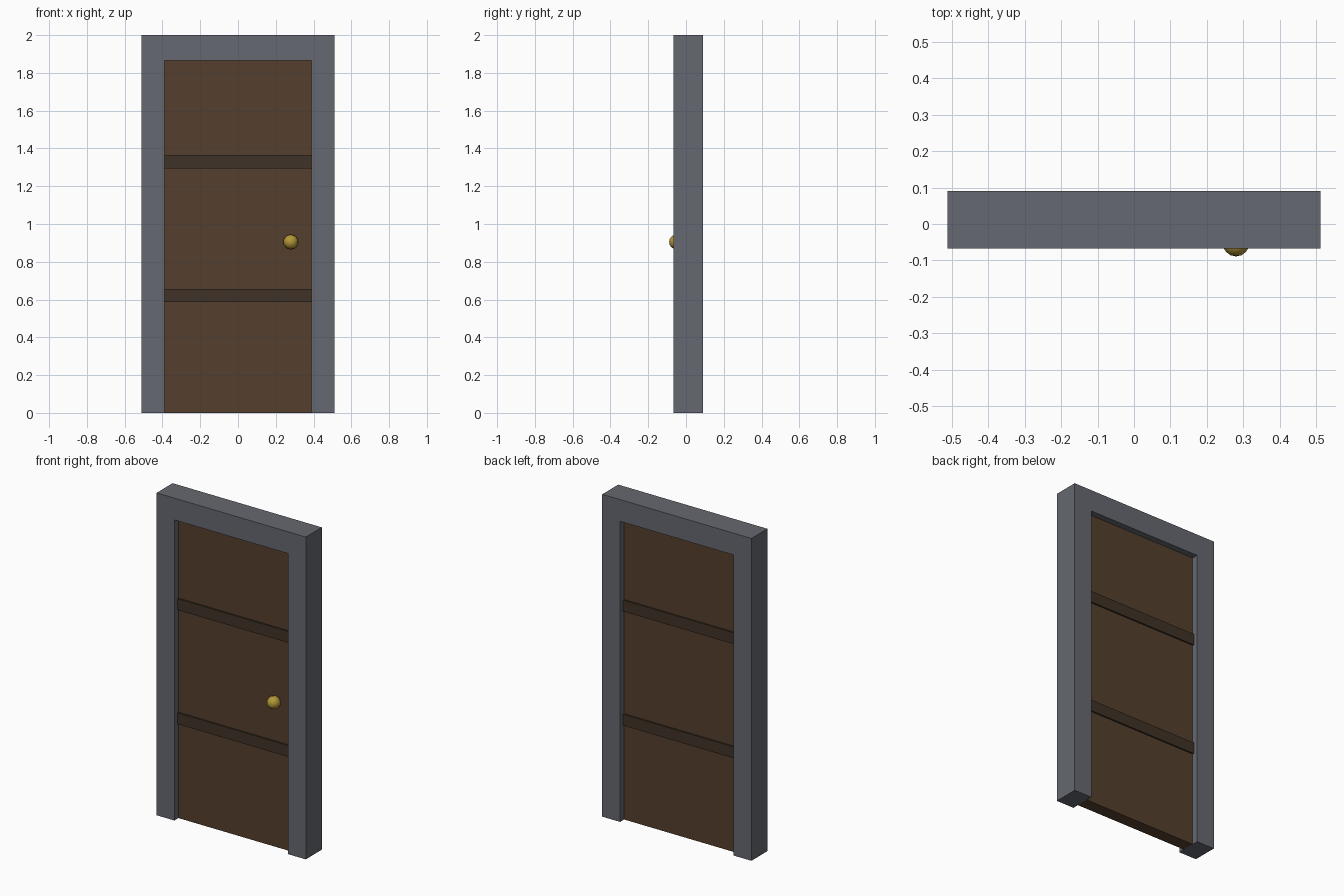
import bpy, bmesh, math

if "Cube" in bpy.data.objects:
    bpy.data.objects.remove(bpy.data.objects["Cube"])

Y0, Y1 = -0.067, 0.09      # frame depth
YC = (Y0 + Y1) / 2


def material(name, rgb):
    m = bpy.data.materials.new(name)
    m.diffuse_color = (*rgb, 1)
    m.use_nodes = True
    m.node_tree.nodes["Principled BSDF"].inputs["Base Color"].default_value = m.diffuse_color
    return m


def box(name, size, loc, mat):
    bpy.ops.mesh.primitive_cube_add(size=1, location=loc)
    o = bpy.context.object
    o.name = name
    o.scale = size
    bpy.ops.object.transform_apply(location=False, rotation=False, scale=True)
    o.data.materials.append(mat)
    return o


stone = material("stone_grey", (0.13, 0.14, 0.16))
wood = material("wood", (0.09, 0.05, 0.027))
dark_wood = material("dark_wood", (0.05, 0.032, 0.02))
brass = material("brass", (0.45, 0.31, 0.04))

# Frame: upside-down U profile extruded through the wall depth
profile = [(-0.512, 0), (-0.39, 0), (-0.39, 1.865), (0.39, 1.865),
           (0.39, 0), (0.512, 0), (0.512, 2), (-0.512, 2)]
bm = bmesh.new()
face = bm.faces.new([bm.verts.new((x, Y0, z)) for x, z in profile])
ext = bmesh.ops.extrude_face_region(bm, geom=[face])
bmesh.ops.translate(bm, vec=(0, Y1 - Y0, 0),
                    verts=[v for v in ext["geom"] if isinstance(v, bmesh.types.BMVert)])
bmesh.ops.recalc_face_normals(bm, faces=bm.faces)
mesh = bpy.data.meshes.new("door_frame")
bm.to_mesh(mesh)
bm.free()
mesh.materials.append(stone)
bpy.context.collection.objects.link(bpy.data.objects.new("door_frame", mesh))

# Door leaf and the two cross bands showing on both sides
box("door_panel", (0.78, 0.078, 1.865), (0, YC, 0.9325), wood)
for name, z in (("lower_band", 0.622), ("upper_band", 1.33)):
    box(name, (0.78, 0.098, 0.07), (0, YC, z), dark_wood)

# Knob on the front only
bpy.ops.mesh.primitive_uv_sphere_add(segments=10, ring_count=8, radius=0.04,
                                     location=(0.28, -0.049, 0.905),
                                     rotation=(math.pi / 2, 0, 0))
knob = bpy.context.object
knob.name = "door_knob"
knob.data.materials.append(brass)
bpy.ops.object.shade_smooth()
